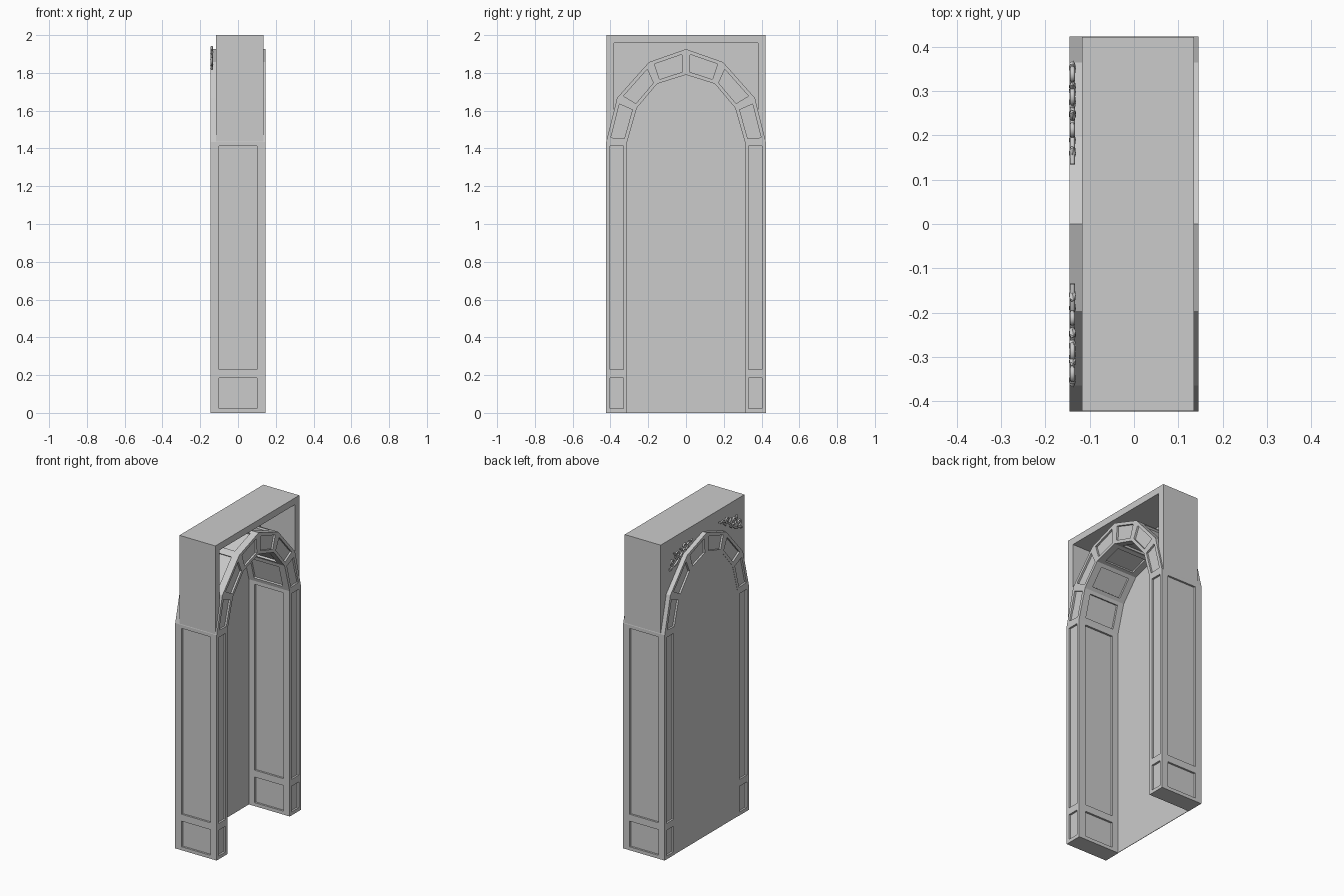
import bpy, math
from mathutils import Vector

if "Cube" in bpy.data.objects:
    bpy.data.objects.remove(bpy.data.objects["Cube"])

grey = bpy.data.materials.new("stone_grey")
grey.diffuse_color = (0.6, 0.6, 0.6, 1)
grey.use_nodes = True
grey.node_tree.nodes["Principled BSDF"].inputs["Base Color"].default_value = grey.diffuse_color

HX = 0.146          # half depth of the piers and arch
RECESS = 0.012      # depth of the sunk panels


def add_mesh(name, verts, faces):
    me = bpy.data.meshes.new(name)
    me.from_pydata([tuple(v) for v in verts], [], faces)
    me.materials.append(grey)
    ob = bpy.data.objects.new(name, me)
    bpy.context.collection.objects.link(ob)
    return ob


def panel(verts, faces, quad, mu, mv, centre):
    """Quad with a sunk panel; mu, mv are margins along its first and second edge."""
    a, b, c, d = [Vector(p) for p in quad]
    n = (b - a).cross(d - a).normalized()
    if n.dot((a + b + c + d) / 4 - centre) < 0:      # face outwards
        a, b, c, d = d, c, b, a
        n = -n
    fu = mu * 2 / ((b - a).length + (c - d).length)
    fv = mv * 2 / ((d - a).length + (c - b).length)

    def at(u, v):
        return a.lerp(b, u).lerp(d.lerp(c, u), v)
    inner = [at(fu, fv), at(1 - fu, fv), at(1 - fu, 1 - fv), at(fu, 1 - fv)]
    s = len(verts)
    verts += [a, b, c, d] + inner + [p - n * RECESS for p in inner]
    for i in range(4):
        j = (i + 1) % 4
        faces.append((s + i, s + j, s + 4 + j, s + 4 + i))
        faces.append((s + 4 + i, s + 4 + j, s + 8 + j, s + 8 + i))
    faces.append((s + 8, s + 9, s + 10, s + 11))


def panelled(name, stations, bottom=False):
    """Boxes between (outer, inner) stations in the y-z plane, panelled on four sides."""
    verts, faces = [], []

    def P(x, p):
        return (x, p[0], p[1])
    for (o0, i0), (o1, i1) in zip(stations, stations[1:]):
        cen = Vector((0, sum(p[0] for p in (o0, i0, o1, i1)) / 4,
                      sum(p[1] for p in (o0, i0, o1, i1)) / 4))
        for x in (-HX, HX):
            panel(verts, faces, (P(x, o0), P(x, i0), P(x, i1), P(x, o1)), 0.02, 0.022, cen)
        for p, q in ((o0, o1), (i0, i1)):
            panel(verts, faces, (P(-HX, p), P(HX, p), P(HX, q), P(-HX, q)), 0.045, 0.022, cen)
    if bottom:
        o, i = stations[0]
        pts = [P(-HX, o), P(-HX, i), P(HX, i), P(HX, o)]
        if o[0] < 0:
            pts.reverse()
        s = len(verts)
        verts += pts
        faces.append((s, s + 1, s + 2, s + 3))
    return add_mesh(name, verts, faces)


def prism(name, profile, x0, x1):
    n = len(profile)
    verts = [(x, y, z) for x in (x0, x1) for y, z in profile]
    faces = [tuple(range(n))[::-1], tuple(range(n, 2 * n))]
    faces += [(i, (i + 1) % n, n + (i + 1) % n, n + i) for i in range(n)]
    ob = add_mesh(name, verts, faces)
    import bmesh
    bm = bmesh.new()
    bm.from_mesh(ob.data)
    bmesh.ops.recalc_face_normals(bm, faces=bm.faces)
    bm.to_mesh(ob.data)
    bm.free()
    return ob


# Two panelled piers
for side, s in (("left", -1), ("right", 1)):
    panelled(side + "_pier", [((s * 0.423, z), (s * 0.312, z)) for z in (0, 0.207, 1.434)], True)

# Six-sided arch ring
outer = [(-0.423, 1.434), (-0.365, 1.667), (-0.196, 1.857), (0, 1.926)]
inner = [(-0.312, 1.434), (-0.26, 1.615), (-0.153, 1.742), (0, 1.79)]
outer += [(-y, z) for y, z in outer[-2::-1]]
inner += [(-y, z) for y, z in inner[-2::-1]]
panelled("arch_ring", list(zip(outer, inner)))

# Thin back panel filling the opening
opening = [(-0.315, 0)] + inner + [(0.315, 0)]
prism("back_panel", opening, -0.1445, -0.1415)

# Open hood around the arch
w, t = 0.422, 0.38
prism("hood", [(-w, 1.434), (-w, 2), (w, 2), (w, 1.434),
               (t, 1.434), (t, 1.957), (-t, 1.957), (-t, 1.434)], -0.117, 0.136)

# Wall closing the hood behind the arch
mid = [((a[0] + b[0]) / 2, (a[1] + b[1]) / 2) for a, b in zip(outer, inner)]
prism("spandrel_wall", [(-0.41, 1.45)] + mid + [(0.41, 1.45), (0.41, 1.98), (-0.41, 1.98)],
      -0.1165, -0.108)


# Scrolled foliage ornaments in the two corners
def spiral(cy, cz, r, start, turns):
    return [(cy + r * (1 - 0.8 * k / 14) * math.cos(start + turns * math.tau * k / 14),
             cz + r * (1 - 0.8 * k / 14) * math.sin(start + turns * math.tau * k / 14))
            for k in range(15)]


stem = [(0.135 + 0.225 * k / 12,
         1.935 - 0.105 * k / 12 + 0.014 * math.sin(k / 12 * math.tau)) for k in range(13)]
strokes = [stem,
           spiral(0.285, 1.895, 0.026, -1.6, 1.2),
           spiral(0.215, 1.925, 0.018, -1.6, -1.2),
           spiral(0.335, 1.865, 0.022, -1.8, 1.1)]
leaves = [(0.16, 1.932, 0.5), (0.19, 1.905, -0.9), (0.245, 1.91, 0.9), (0.25, 1.868, -0.8),
          (0.31, 1.905, 1.1), (0.30, 1.84, -0.6), (0.352, 1.825, -0.4), (0.275, 1.875, 0.2)]
for side, s in (("left", -1), ("right", 1)):
    cu = bpy.data.curves.new(side + "_scrollwork", 'CURVE')
    cu.dimensions = '3D'
    cu.bevel_depth = 0.006
    cu.bevel_resolution = 1
    cu.use_fill_caps = True
    cu.materials.append(grey)
    for pts in strokes:
        sp = cu.splines.new('POLY')
        sp.points.add(len(pts) - 1)
        for p, (y, z) in zip(sp.points, pts):
            p.co = (-0.139, s * y, z, 1)
    ob = bpy.data.objects.new(side + "_scrollwork", cu)
    bpy.context.collection.objects.link(ob)
    # Pointed leaves
    for n, (y, z, ang) in enumerate(leaves):
        bpy.ops.mesh.primitive_ico_sphere_add(subdivisions=1, radius=1,
                                              location=(-0.139, s * y, z),
                                              rotation=(s * ang, 0, 0))
        leaf = bpy.context.object
        leaf.name = f"{side}_leaf_{n}"
        leaf.scale = (0.009, 0.02, 0.008)
        leaf.data.materials.append(grey)
